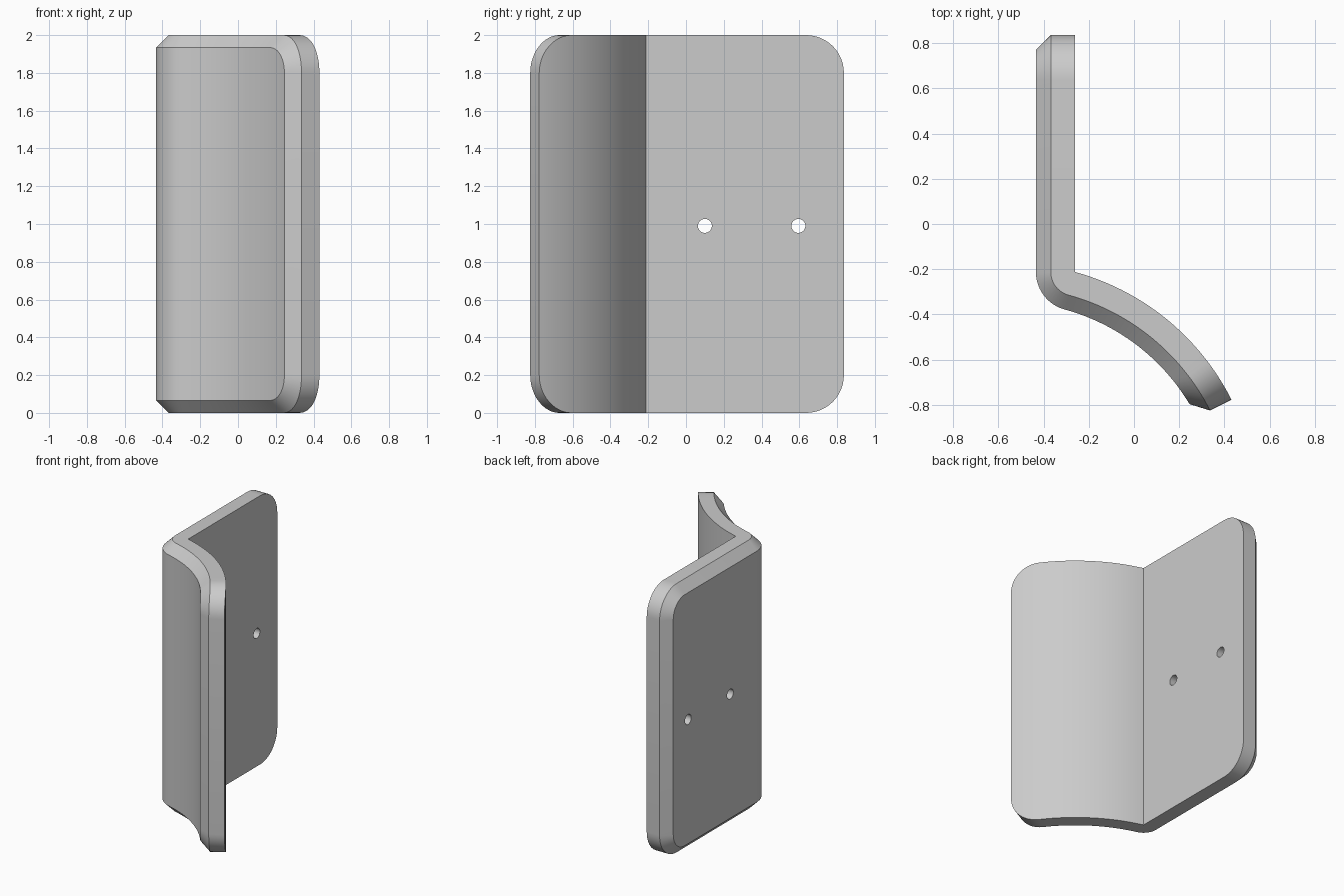
import bpy, bmesh
from math import pi, sin, cos, atan2, hypot, radians

if "Cube" in bpy.data.objects:
    bpy.data.objects.remove(bpy.data.objects["Cube"], do_unlink=True)

# Dimensions
THICK, CHAMFER, CORNER = 0.172, 0.066, 0.2
BEND = (-0.262, -0.212)          # sharp inner corner of the bracket
FLAT_END = 0.836                 # far end of the flat leg
TIP = (0.431, -0.777)            # inner edge of the curved leg's free end
LAYERS = [(0, 0), (THICK - CHAMFER, 0), (THICK, CHAMFER)]   # depth, inset

# Circle of the curved leg, found from its chord and swept angle
HALF = radians(24)
dx, dy = TIP[0] - BEND[0], TIP[1] - BEND[1]
RADIUS = hypot(dx, dy) / (2 * sin(HALF))
MIDDLE = atan2(dx, -dy)
START, END = MIDDLE + HALF, MIDDLE - HALF
CENTRE = (BEND[0] - RADIUS * cos(START), BEND[1] - RADIUS * sin(START))


def around(point, angle, distance):
    return point[0] + distance * cos(angle), point[1] + distance * sin(angle)


def rounded_end(a, inset):
    """Distance from the end and half height on a rounded corner."""
    r = CORNER - inset
    return inset + r * (1 - sin(a)), 1 - CORNER + r * cos(a)


def flat_end(a):
    station = []
    for depth, inset in LAYERS:
        d, h = rounded_end(a, inset)
        station.append((BEND[0] - depth, FLAT_END - d, h))
    return station


def bend_fan(angle):
    return [(*around(BEND, angle, depth), 1 - inset) for depth, inset in LAYERS]


def curved(angle):
    return [(*around(CENTRE, angle, RADIUS - depth), 1 - inset)
            for depth, inset in LAYERS]


def curved_end(a):
    station = []
    for depth, inset in LAYERS:
        d, h = rounded_end(a, inset)
        reach = RADIUS - (depth if inset else 0)
        station.append((*around(CENTRE, END + d / reach, RADIUS - depth), h))
    return station


# Cross-sections from the flat end, round the bend, to the curved tip
N = 12
corner = [pi / 2 * i / N for i in range(N + 1)]
stations = [flat_end(a) for a in reversed(corner)]
stations += [bend_fan(pi + START * i / N) for i in range(N + 1)]
stop = END + CORNER / (RADIUS - THICK) + 0.02
stations += [curved(START + (stop - START) * i / 18) for i in range(1, 19)]
stations += [curved_end(a) for a in corner]

# Bracket body
bm = bmesh.new()
rings = []
for st in stations:
    top = [bm.verts.new((x, y, 1 + h)) for x, y, h in st]
    low = [bm.verts.new((x, y, 1 - h)) for x, y, h in reversed(st)]
    rings.append(top + low)
for p, q in zip(rings, rings[1:]):
    for i in range(6):
        j = (i + 1) % 6
        bm.faces.new((p[i], p[j], q[j], q[i]))
for r in (rings[0], rings[-1]):
    bm.faces.new((r[0], r[1], r[4], r[5]))
    bm.faces.new((r[1], r[2], r[3], r[4]))
bmesh.ops.remove_doubles(bm, verts=bm.verts, dist=0.0001)
bmesh.ops.recalc_face_normals(bm, faces=bm.faces)
mesh = bpy.data.meshes.new("bracket")
bm.to_mesh(mesh)
bm.free()
bracket = bpy.data.objects.new("bracket", mesh)
bpy.context.collection.objects.link(bracket)

# Plain grey
grey = bpy.data.materials.new("grey")
grey.use_nodes = True
grey.diffuse_color = (0.6, 0.6, 0.6, 1)
grey.node_tree.nodes["Principled BSDF"].inputs["Base Color"].default_value = (0.6, 0.6, 0.6, 1)
mesh.materials.append(grey)

# Two screw holes through the flat leg
for y in (0.1, 0.595):
    bpy.ops.mesh.primitive_cylinder_add(vertices=32, radius=0.037, depth=0.5,
                                        location=(BEND[0] - THICK / 2, y, 0.99),
                                        rotation=(0, pi / 2, 0))
    cutter = bpy.context.object
    cutter.name = "hole_cutter"
    cutter.hide_render = True
    cutter.data.materials.append(grey)
    cut = bracket.modifiers.new("screw_hole", "BOOLEAN")
    cut.object = cutter
    cut.solver = "EXACT"
    bpy.context.view_layer.objects.active = bracket
    bpy.ops.object.modifier_apply(modifier=cut.name)
    bpy.data.objects.remove(cutter, do_unlink=True)

bpy.ops.object.select_all(action="DESELECT")
bracket.select_set(True)
bpy.context.view_layer.objects.active = bracket
bpy.ops.object.shade_smooth_by_angle(angle=radians(30))
